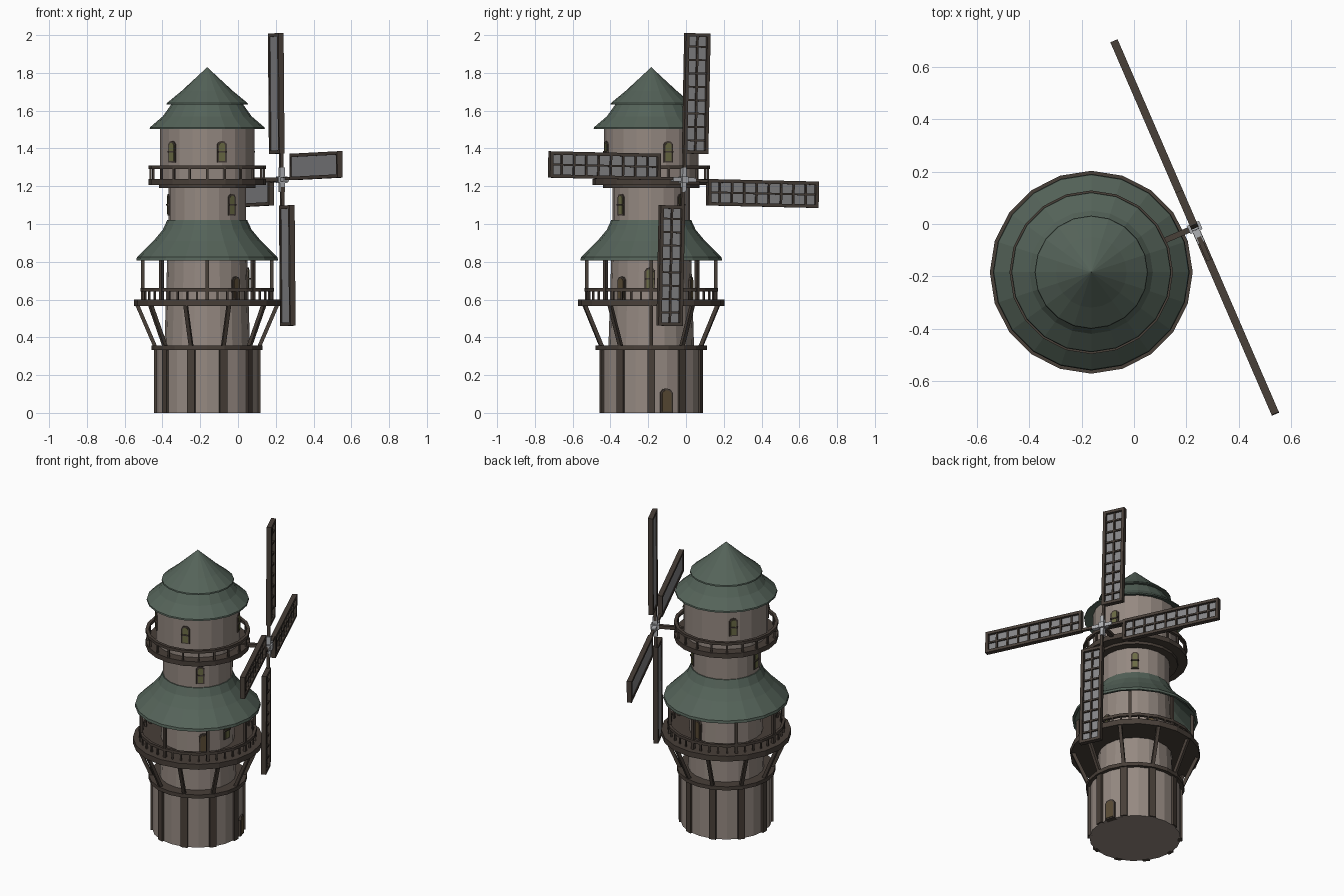
import bpy, bmesh
from math import radians, sin, cos, pi, atan2, hypot
from mathutils import Matrix, Vector

if "Cube" in bpy.data.objects:
    bpy.data.objects.remove(bpy.data.objects["Cube"])

CX, CY = -0.163, -0.184      # tower axis
SIDES = 20


def mat(name, col):
    m = bpy.data.materials.new(name)
    m.diffuse_color = (*col, 1)
    m.use_nodes = True
    m.node_tree.nodes["Principled BSDF"].inputs["Base Color"].default_value = m.diffuse_color
    return m


STONE = mat("stone", (0.30, 0.25, 0.22))
WOOD = mat("wood", (0.065, 0.05, 0.04))
ROOF = mat("roof", (0.09, 0.125, 0.10))
CLOTH = mat("cloth", (0.24, 0.24, 0.25))
METAL = mat("metal", (0.42, 0.43, 0.45))
GLASS = mat("glass", (0.15, 0.15, 0.06))
DOOR = mat("door", (0.10, 0.07, 0.035))


def finish(bm, name, material):
    bmesh.ops.recalc_face_normals(bm, faces=bm.faces)
    me = bpy.data.meshes.new(name)
    bm.to_mesh(me)
    bm.free()
    me.materials.append(material)
    ob = bpy.data.objects.new(name, me)
    bpy.context.collection.objects.link(ob)
    return ob


def lathe(name, profile, material):
    """Closed (r, z) profile revolved round the tower axis."""
    bm = bmesh.new()
    rings = []
    for r, z in profile:
        if r == 0:
            rings.append([bm.verts.new((CX, CY, z))] * SIDES)
        else:
            rings.append([bm.verts.new((CX + r * cos(2 * pi * k / SIDES),
                                        CY + r * sin(2 * pi * k / SIDES), z)) for k in range(SIDES)])
    for a, b in zip(rings, rings[1:] + rings[:1]):
        for k in range(SIDES):
            j = (k + 1) % SIDES
            vs = list(dict.fromkeys((a[k], a[j], b[j], b[k])))
            if len(vs) > 2:
                bm.faces.new(vs)
    return finish(bm, name, material)


def ring(name, r0, r1, z0, z1, material=WOOD):
    return lathe(name, [(r0, z0), (r1, z0), (r1, z1), (r0, z1)], material)


def box(bm, M, c, s):
    bmesh.ops.create_cube(bm, size=1, matrix=M @ Matrix.Translation(c) @ Matrix.Diagonal((*s, 1)))


def polar(deg):
    """Frame on the tower axis: x outward at the given angle, z up."""
    return Matrix.Translation((CX, CY, 0)) @ Matrix.Rotation(radians(deg), 4, 'Z')


def bars(name, count, start, p0, p1, width, depth):
    """Bars from (r, z) p0 to p1, repeated round the tower."""
    bm = bmesh.new()
    dr, dz = p1[0] - p0[0], p1[1] - p0[1]
    mid = ((p0[0] + p1[0]) / 2, 0, (p0[1] + p1[1]) / 2)
    for k in range(count):
        M = polar(start + 360 * k / count) @ Matrix.Translation(mid) @ Matrix.Rotation(atan2(dr, dz), 4, 'Y')
        box(bm, M, (0, 0, 0), (depth, width, hypot(dr, dz)))
    return finish(bm, name, WOOD)


def arch(bm, M, r0, r1, w, z0, z1):
    """Arch-topped panel extruded outward from r0 to r1."""
    h = w / 2
    pts = [(-h, z0), (h, z0), (h, z1 - h * .7), (h * .6, z1 - h * .15), (0, z1), (-h * .6, z1 - h * .15), (-h, z1 - h * .7)]
    a, b = [[bm.verts.new(M @ Vector((r, y, z))) for y, z in pts] for r in (r0, r1)]
    bm.faces.new(a)
    bm.faces.new(b)
    for k in range(len(pts)):
        j = (k + 1) % len(pts)
        bm.faces.new((a[k], a[j], b[j], b[k]))


def opening(name, deg, r, z0, z1, w, material):
    """Wood surround, inset panel and, for windows, a crossbar."""
    M = polar(deg)
    bm = bmesh.new()
    arch(bm, M, r - .03, r + .004, w, z0, z1)
    if material is GLASS:
        box(bm, M, (r + .006, 0, (z0 + z1) / 2), (.012, w, .008))
    finish(bm, name + "_frame", WOOD)
    bm = bmesh.new()
    arch(bm, M, r - .02, r + .007, w - .018, z0 + .008, z1 - .01)
    finish(bm, name + "_panel", material)


# Stone tower
lathe("base_wall", [(0, 0), (.272, 0), (.272, .34), (0, .34)], STONE)
lathe("middle_wall", [(0, .34), (.227, .34), (.206, 1.0), (.206, 1.21), (0, 1.21)], STONE)
lathe("upper_wall", [(0, 1.22), (.25, 1.22), (.25, 1.53), (0, 1.53)], STONE)

# Timber base and braced gallery
bars("base_pillar", 10, -72, (.268, 0), (.268, .34), .042, .028)
ring("base_ring", .2, .294, .332, .356)
bars("gallery_brace", 10, -72, (.275, .35), (.372, .575), .02, .02)
ring("gallery_floor", .2, .387, .565, .6)
ring("gallery_rail", .335, .353, .642, .66)
bars("gallery_baluster", 40, 0, (.344, .6), (.344, .645), .01, .01)
bars("gallery_post", 8, -90, (.342, .6), (.342, .83), .018, .018)

# Upper balcony
ring("balcony_floor", .19, .312, 1.207, 1.238)
ring("balcony_bracket", .19, .255, 1.19, 1.21)
ring("balcony_rail", .292, .312, 1.292, 1.31)
bars("balcony_baluster", 20, 0, (.3, 1.23), (.3, 1.3), .011, .011)

# Flared roofs
lathe("lower_roof", [(.375, .808), (.372, .825), (.285, .91), (.235, .97), (.212, 1.02), (.2, 1.02),
                     (.2, .99), (.272, .9), (.36, .808)], ROOF)
lathe("upper_roof", [(.305, 1.503), (.303, 1.512), (.235, 1.57), (.185, 1.64), (0, 1.64),
                     (0, 1.53), (.24, 1.53)], ROOF)
lathe("cap_roof", [(.216, 1.632), (.214, 1.64), (.135, 1.705), (0, 1.83), (0, 1.64), (.18, 1.64)], ROOF)

# Windows and doors
for i, a in enumerate((-138, -72, 21, 135)):
    opening(f"upper_window_{i}", a, .249, 1.325, 1.44, .052, GLASS)
for i, a in enumerate((-51, 50, 184)):
    opening(f"middle_window_{i}", a, .205, 1.045, 1.16, .048, GLASS)
opening("gallery_window_0", -2, .216, .65, .77, .055, GLASS)
for i, a in enumerate((-46, 75)):
    opening(f"gallery_door_{i}", a, .219, .6, .722, .055, DOOR)
opening("base_door", 17, .275, 0, .13, .068, DOOR)

# Rotor: local x across, y up, z out from the tower
yaw = radians(23.4)
u, n = Vector((-sin(yaw), cos(yaw), 0)), Vector((cos(yaw), sin(yaw), 0))
hub = Vector((CX, CY, 1.235)) + n * .43
R = Matrix((u, (0, 0, 1), n)).transposed().to_4x4()
R.translation = hub

bm = bmesh.new()
box(bm, R, (0, 0, -.14), (.022, .022, .26))
finish(bm, "axle", WOOD)

hub_bm, spoke_bm, frame_bm, cloth_bm = (bmesh.new() for _ in range(4))
box(hub_bm, R, (0, 0, 0), (.034, .034, .05))
IN, OUT, W, E = .138, .776, .14, .018
for k in range(4):
    B = R @ Matrix.Rotation(radians(-90 * k - 1.2), 4, 'Z')
    box(hub_bm, B, (0, .035, 0), (.022, .06, .028))
    box(spoke_bm, B, (.004, .1, 0), (.016, .12, .018))
    mid, length = (IN + OUT) / 2, OUT - IN
    # border
    for x in (-.006 + E / 2, W - .006 - E / 2):
        box(frame_bm, B, (x, mid, 0), (E, length, .03))
    for y in (IN + E / 2, OUT - E / 2):
        box(frame_bm, B, (W / 2 - .006, y, 0), (W, E, .03))
    # lattice
    box(frame_bm, B, (W / 2 - .006, mid, .002), (.01, length, .012))
    for i in range(1, 9):
        box(frame_bm, B, (W / 2 - .006, IN + length * i / 9, .002), (W, .01, .012))
    box(cloth_bm, B, (W / 2 - .006, mid, -.006), (W - .02, length - .02, .008))
finish(hub_bm, "hub", METAL)
finish(spoke_bm, "spokes", WOOD)
finish(frame_bm, "sail_frames", WOOD)
finish(cloth_bm, "sail_cloth", CLOTH)
